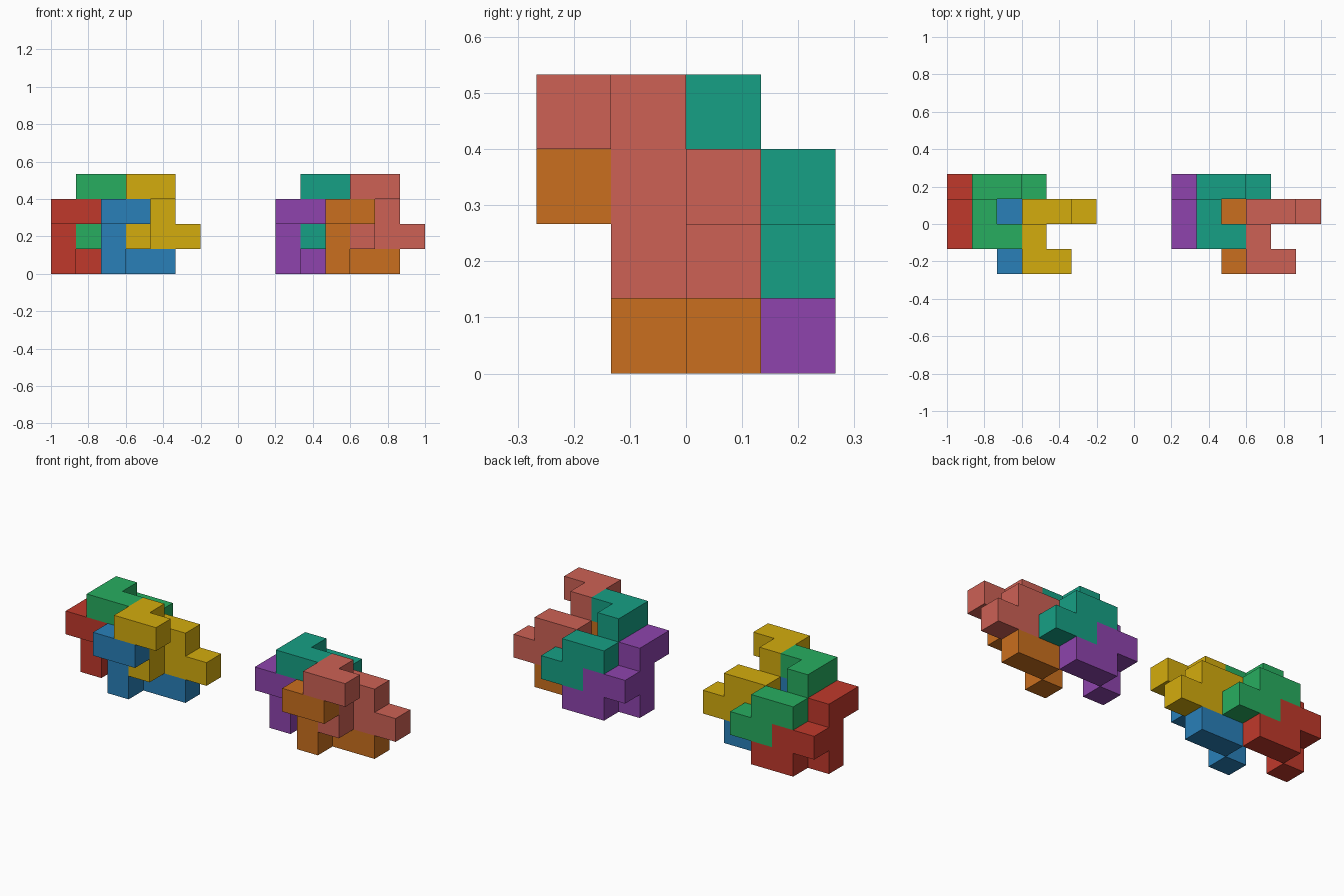
import bpy, bmesh, math
from mathutils import Vector

if "Cube" in bpy.data.objects:
    bpy.data.objects.remove(bpy.data.objects["Cube"])

U = 2 / 15  # edge length of one unit cube

# Unit cubes of the one puzzle piece that everything repeats
CELLS = [(0, 0, 3), (1, 0, 3), (0, 1, 3), (0, 1, 2), (0, 1, 1),
         (0, 2, 2), (1, 2, 2), (1, 2, 1), (2, 2, 1)]


def srgb(hexcode):
    vals = [int(hexcode[i:i + 2], 16) / 255 for i in (0, 2, 4)]
    return [v / 12.92 if v <= 0.04045 else ((v + 0.055) / 1.055) ** 2.4 for v in vals] + [1.0]


def cube_face(cell, axis, side):
    """Four corners of one side of a unit cube, wound outwards."""
    u, v = (axis + 1) % 3, (axis + 2) % 3
    corners = []
    for a, b in ((0, 0), (1, 0), (1, 1), (0, 1)):
        c = list(cell)
        c[axis] += side
        c[u] += a
        c[v] += b
        corners.append(tuple(c))
    return corners if side else corners[::-1]


def piece(name, shift, colour):
    bm = bmesh.new()
    verts = {}
    for cell in CELLS:
        for axis in range(3):
            for side in (0, 1):
                neighbour = list(cell)
                neighbour[axis] += 1 if side else -1
                if tuple(neighbour) in CELLS:
                    continue
                loop = []
                for c in cube_face(cell, axis, side):
                    if c not in verts:
                        verts[c] = bm.verts.new(Vector(c) * U)
                    loop.append(verts[c])
                bm.faces.new(loop)
    # merge flat neighbouring squares
    bmesh.ops.dissolve_limit(bm, angle_limit=math.radians(1),
                             verts=bm.verts[:], edges=bm.edges[:])
    mesh = bpy.data.meshes.new(name)
    bm.to_mesh(mesh)
    bm.free()
    mat = bpy.data.materials.new(name + "_colour")
    mat.diffuse_color = srgb(colour)
    mat.use_nodes = True
    mat.node_tree.nodes["Principled BSDF"].inputs["Base Color"].default_value = mat.diffuse_color
    mesh.materials.append(mat)
    obj = bpy.data.objects.new(name, mesh)
    obj.location = shift
    bpy.context.collection.objects.link(obj)


# Four interlocking pieces per cluster: cell offset of each
OFFSETS = [(3, 0, 0), (1, 1, 0), (2, 0, -1), (0, 1, -1)]
CLUSTERS = {
    "left": (-1.0, ["d4ac0d", "27ae60", "2980b9", "c0392b"]),
    "right": (0.2, ["cd6155", "16a085", "ca6f1e", "8e44ad"]),
}
PLACES = ["front_top", "back_top", "front_bottom", "back_bottom"]

for side, (x0, colours) in CLUSTERS.items():
    for place, off, colour in zip(PLACES, OFFSETS, colours):
        piece(f"{side}_{place}_piece", Vector(off) * U + Vector((x0, -2 * U, 0)), colour)
